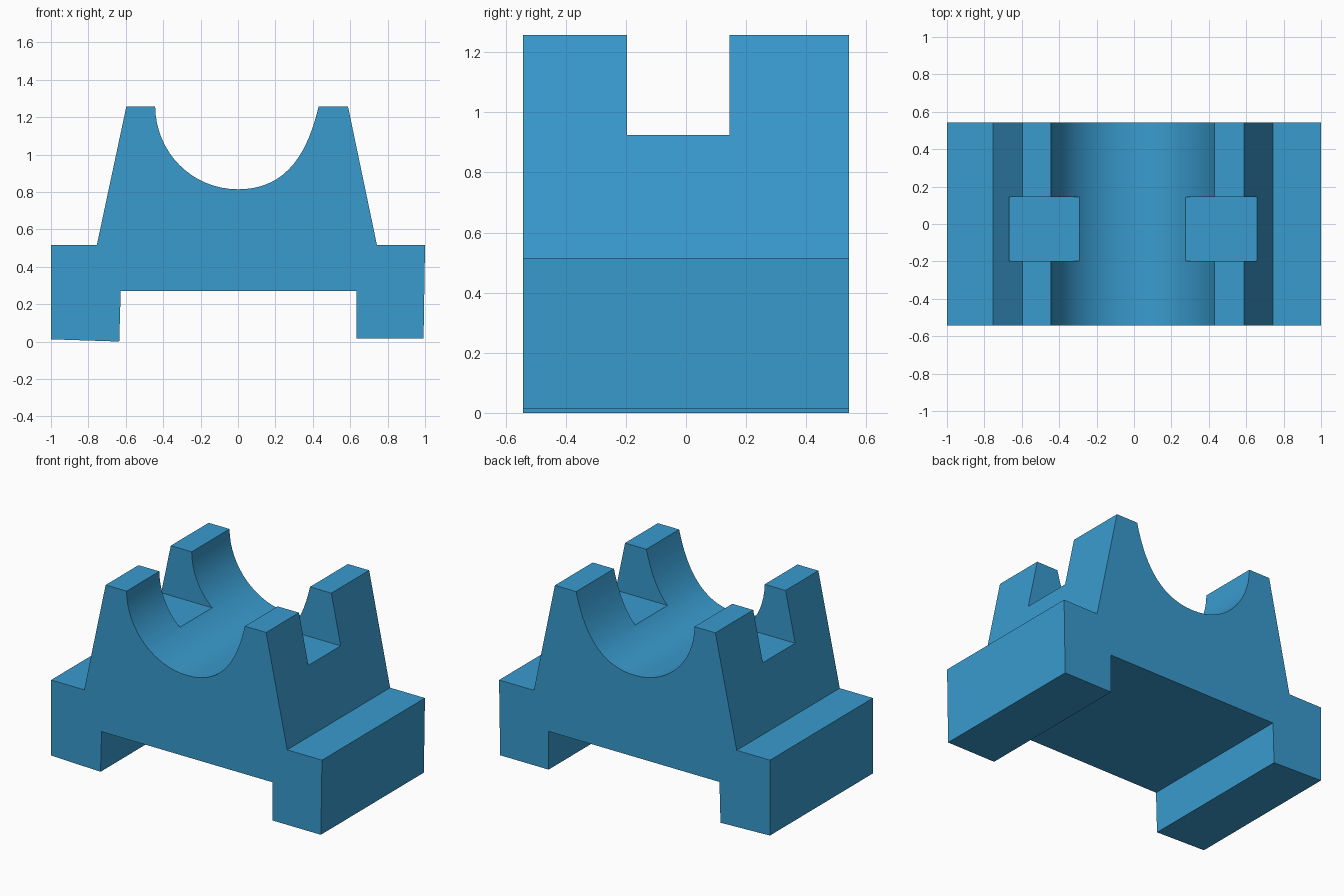
import bpy, bmesh, math
from mathutils import Vector
from mathutils.geometry import interpolate_bezier

cube = bpy.data.objects.get("Cube")
if cube:
    bpy.data.objects.remove(cube, do_unlink=True)

Y_FRONT, Y_BACK = -0.543, 0.543
TOP = 1.257

blue = bpy.data.materials.new("blue")
colour = (0.041, 0.328, 0.624, 1.0)
blue.diffuse_color = colour
blue.use_nodes = True
blue.node_tree.nodes["Principled BSDF"].inputs["Base Color"].default_value = colour


def curve(*points):
    """Points along a cubic curve in the front plane."""
    vecs = [Vector((x, z, 0)) for x, z in points]
    return [(p.x, p.y) for p in interpolate_bezier(*vecs, 17)]


def extrude_profile(name, profile, y0, y1):
    """Solid made by sweeping an x-z outline from y0 to y1."""
    bm = bmesh.new()
    face = bm.faces.new([bm.verts.new((x, y0, z)) for x, z in profile])
    swept = bmesh.ops.extrude_face_region(bm, geom=[face])["geom"]
    verts = [g for g in swept if isinstance(g, bmesh.types.BMVert)]
    bmesh.ops.translate(bm, verts=verts, vec=(0, y1 - y0, 0))
    bmesh.ops.recalc_face_normals(bm, faces=bm.faces)
    mesh = bpy.data.meshes.new(name)
    bm.to_mesh(mesh)
    bm.free()
    mesh.materials.append(blue)
    obj = bpy.data.objects.new(name, mesh)
    bpy.context.collection.objects.link(obj)
    return obj


# Rounded saddle between the two uprights
saddle = curve((-0.443, TOP), (-0.44, 1.01), (-0.245, 0.814), (0, 0.814))
saddle += curve((0, 0.814), (0.22, 0.814), (0.36, 0.95), (0.431, TOP))[1:]

# Whole block outline: feet, flanges, tapered uprights and saddle
outline = [(-1, 0.012), (-1, 0.515), (-0.755, 0.515), (-0.597, TOP)]
outline += saddle
outline += [(0.588, TOP), (0.743, 0.515), (1, 0.515), (0.992, 0.015),
            (0.634, 0.015), (0.634, 0.27), (-0.627, 0.27), (-0.635, 0)]
block = extrude_profile("bearing_block", outline, Y_FRONT, Y_BACK)

# Slot across both uprights
slot = extrude_profile("slot_cutter",
                       [(-0.9, 0.924), (-0.9, 1.5), (0.9, 1.5), (0.9, 0.924)],
                       -0.197, 0.144)
slot.hide_render = True
cut = block.modifiers.new("slot", 'BOOLEAN')
cut.operation = 'DIFFERENCE'
cut.solver = 'EXACT'
cut.object = slot

bpy.ops.object.select_all(action='DESELECT')
block.select_set(True)
bpy.context.view_layer.objects.active = block
bpy.ops.object.modifier_apply(modifier=cut.name)
bpy.data.objects.remove(slot, do_unlink=True)

# Smooth saddle, crisp edges elsewhere
bpy.ops.object.shade_smooth_by_angle(angle=math.radians(25))
